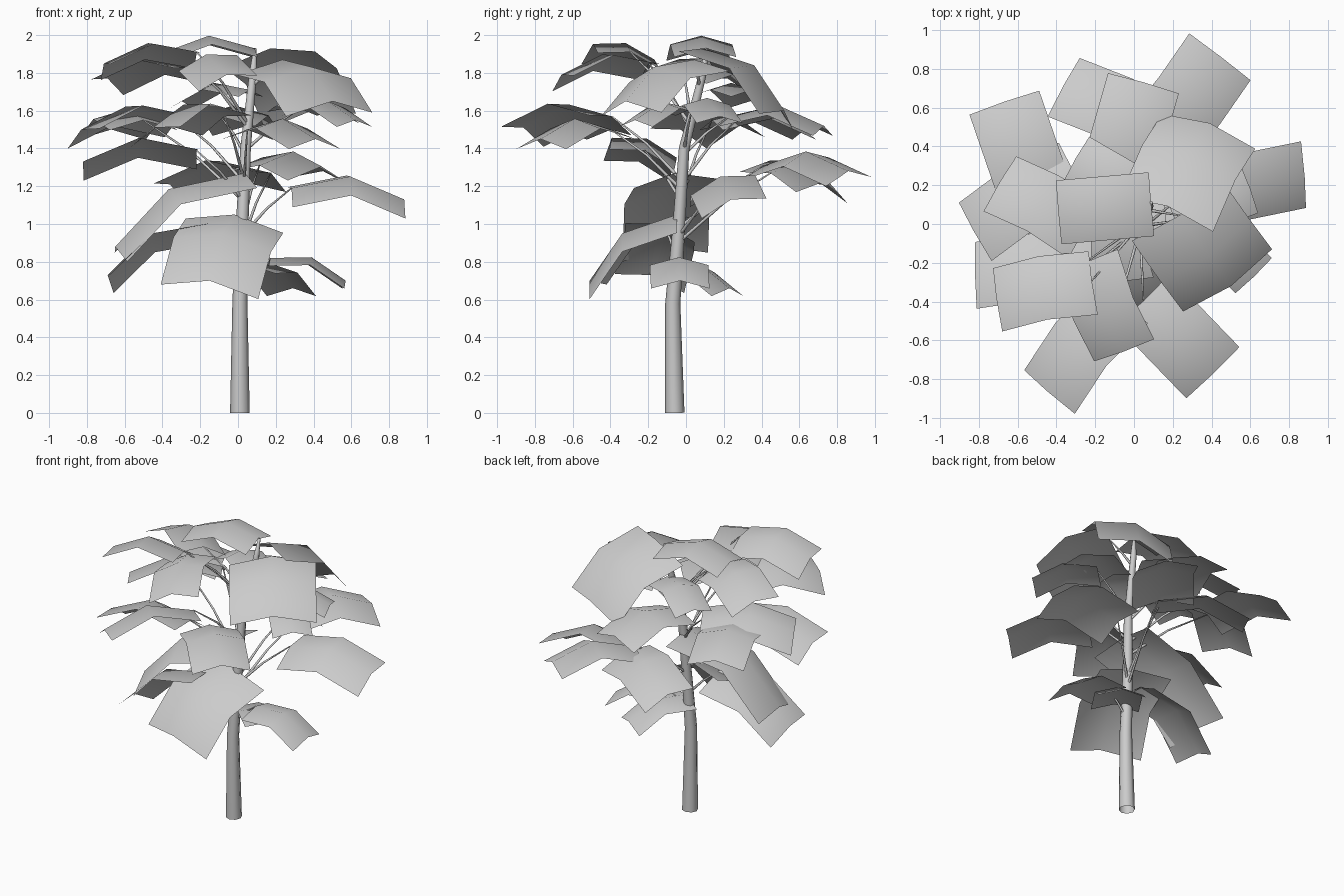
import bpy
import bmesh
import math
from mathutils import Vector

default_cube = bpy.data.objects.get("Cube")
if default_cube:
    bpy.data.objects.remove(default_cube, do_unlink=True)

# One neutral grey for the whole tree
GREY = (0.6, 0.6, 0.6, 1)
grey = bpy.data.materials.new("plain_grey")
grey.use_nodes = True
grey.diffuse_color = GREY
grey.node_tree.nodes["Principled BSDF"].inputs["Base Color"].default_value = GREY


def add_object(name, bm):
    """Turn a bmesh into a smooth shaded object in the tree material."""
    mesh = bpy.data.meshes.new(name)
    for face in bm.faces:
        face.smooth = True
    bm.to_mesh(mesh)
    bm.free()
    mesh.materials.append(grey)
    obj = bpy.data.objects.new(name, mesh)
    bpy.context.collection.objects.link(obj)


def tube(name, path, radii, sides):
    """Skin rings of vertices along a path, open at the foot."""
    bm = bmesh.new()
    up = Vector((0, 0, 1))
    rings = []
    for i, (point, radius) in enumerate(zip(path, radii)):
        along = path[min(i + 1, len(path) - 1)] - path[max(i - 1, 0)]
        turn = up.rotation_difference(along)
        ring = []
        for s in range(sides):
            angle = math.tau * s / sides
            offset = Vector((math.cos(angle), math.sin(angle), 0)) * radius
            ring.append(bm.verts.new(point + turn @ offset))
        rings.append(ring)
    for low, high in zip(rings, rings[1:]):
        for s in range(sides):
            t = (s + 1) % sides
            bm.faces.new((low[s], low[t], high[t], high[s]))
    bm.faces.new(rings[-1])
    add_object(name, bm)


def leaf_sheet(name, base, tip, width, roll):
    """Square leaf sheet, arched along its length and folded at its midrib."""
    along = tip - base
    level = Vector((-along.y, along.x, 0)).normalized()
    upward = along.cross(level).normalized()
    side = level * math.cos(roll) + upward * math.sin(roll)
    normal = along.cross(side).normalized()
    middle = (base + tip) / 2 + normal * along.length * 0.16
    bm = bmesh.new()
    rows = []
    for centre in (base, middle, tip):
        rows.append([bm.verts.new(centre + side * k * width / 2
                                  - normal * abs(k) * width * 0.14)
                     for k in (1, 0, -1)])
    for a, b in zip(rows, rows[1:]):
        for k in range(2):
            bm.faces.new((a[k], a[k + 1], b[k + 1], b[k]))
    add_object(name, bm)


# Trunk, leaning gently toward the back as it rises
TRUNK = [Vector(p) for p in (
    (0.01, -0.06, 0), (0.01, -0.07, 0.58), (0.02, -0.04, 0.95),
    (0.04, -0.01, 1.4), (0.08, 0.09, 1.8), (0.09, 0.11, 1.93))]
tube("trunk", TRUNK, (0.052, 0.04, 0.034, 0.028, 0.02, 0.008), 8)


def trunk_point(height):
    """Centre of the trunk at a height below its top."""
    for low, high in zip(TRUNK, TRUNK[1:]):
        if height <= high.z:
            return low.lerp(high, (height - low.z) / (high.z - low.z))
    return TRUNK[-1]


def leaf_tier(name, reach, width, drop, roll, leaves):
    """Leaves of one size and tilt, the distant ones held by a thin branch.

    Every leaf is given by its tip and its compass heading in degrees.
    """
    for number, (x, y, z, heading) in enumerate(leaves, 1):
        angle = math.radians(heading)
        tip = Vector((x, y, z))
        base = tip - Vector((math.cos(angle) * reach,
                             math.sin(angle) * reach, -drop))
        leaf_sheet(f"{name}_{number}", base, tip, width, roll)
        gap = (base - trunk_point(base.z)).to_2d().length
        if gap > 0.15:
            start = trunk_point(base.z - 0.03 - gap * 0.7)
            bend = start.lerp(base, 0.5) + Vector((0, 0, gap * 0.06))
            tube(f"{name}_branch_{number}", (start, bend, base),
                 (0.01, 0.007, 0.004), 5)


# Drooping leaves around the bottom of the canopy
leaf_tier("front_leaf", reach=0.48, width=0.53, drop=0.35, roll=-0.18,
          leaves=[(-0.15, -0.51, 0.7, 254)])
leaf_tier("right_leaf", reach=0.69, width=0.46, drop=0.39, roll=-0.12,
          leaves=[(-0.65, -0.12, 0.88, 185)])
leaf_tier("low_right_leaf", reach=0.53, width=0.38, drop=0.27, roll=0.3,
          leaves=[(-0.69, -0.18, 0.73, 186)])
leaf_tier("low_sprig", reach=0.4, width=0.31, drop=0.12, roll=0,
          leaves=[(0.57, -0.03, 0.7, 2), (0.29, 0.23, 0.66, 57)])

# Spreading leaves of the middle
leaf_tier("tilted_leaf", reach=0.6, width=0.36, drop=0.06, roll=0.3,
          leaves=[(0.88, 0.24, 1.13, 6), (-0.36, 0.72, 1.21, 153),
                  (-0.82, -0.25, 1.33, 183), (-0.45, -0.86, 1.51, 231),
                  (-0.83, -0.03, 1.5, 211)])
leaf_tier("level_leaf", reach=0.52, width=0.38, drop=0.05, roll=0,
          leaves=[(0.41, -0.77, 1.45, 314), (-0.67, 0.63, 1.5, 109),
                  (0.05, 0.73, 1.52, 74)])
leaf_tier("back_leaf", reach=0.56, width=0.4, drop=0.03, roll=0.12,
          leaves=[(0.45, 0.86, 1.28, 53)])
leaf_tier("inner_leaf", reach=0.42, width=0.26, drop=0.06, roll=0,
          leaves=[(0.62, -0.27, 1.55, 314), (0.6, 0.18, 1.57, 20),
                  (-0.3, 0.34, 1.65, 150)])

# Crown
leaf_tier("upper_leaf", reach=0.5, width=0.34, drop=0.06, roll=0.25,
          leaves=[(-0.69, 0.22, 1.77, 151), (-0.71, -0.38, 1.85, 190),
                  (-0.06, -0.66, 1.79, 292)])
leaf_tier("top_leaf", reach=0.48, width=0.33, drop=0.02, roll=0,
          leaves=[(-0.39, 0.06, 1.91, 185)])
leaf_tier("broad_back_leaf", reach=0.48, width=0.52, drop=0.33, roll=-0.2,
          leaves=[(0.39, 0.52, 1.6, 63)])
leaf_tier("broad_front_leaf", reach=0.45, width=0.56, drop=0.22, roll=0.04,
          leaves=[(0.5, -0.32, 1.65, 306)])
